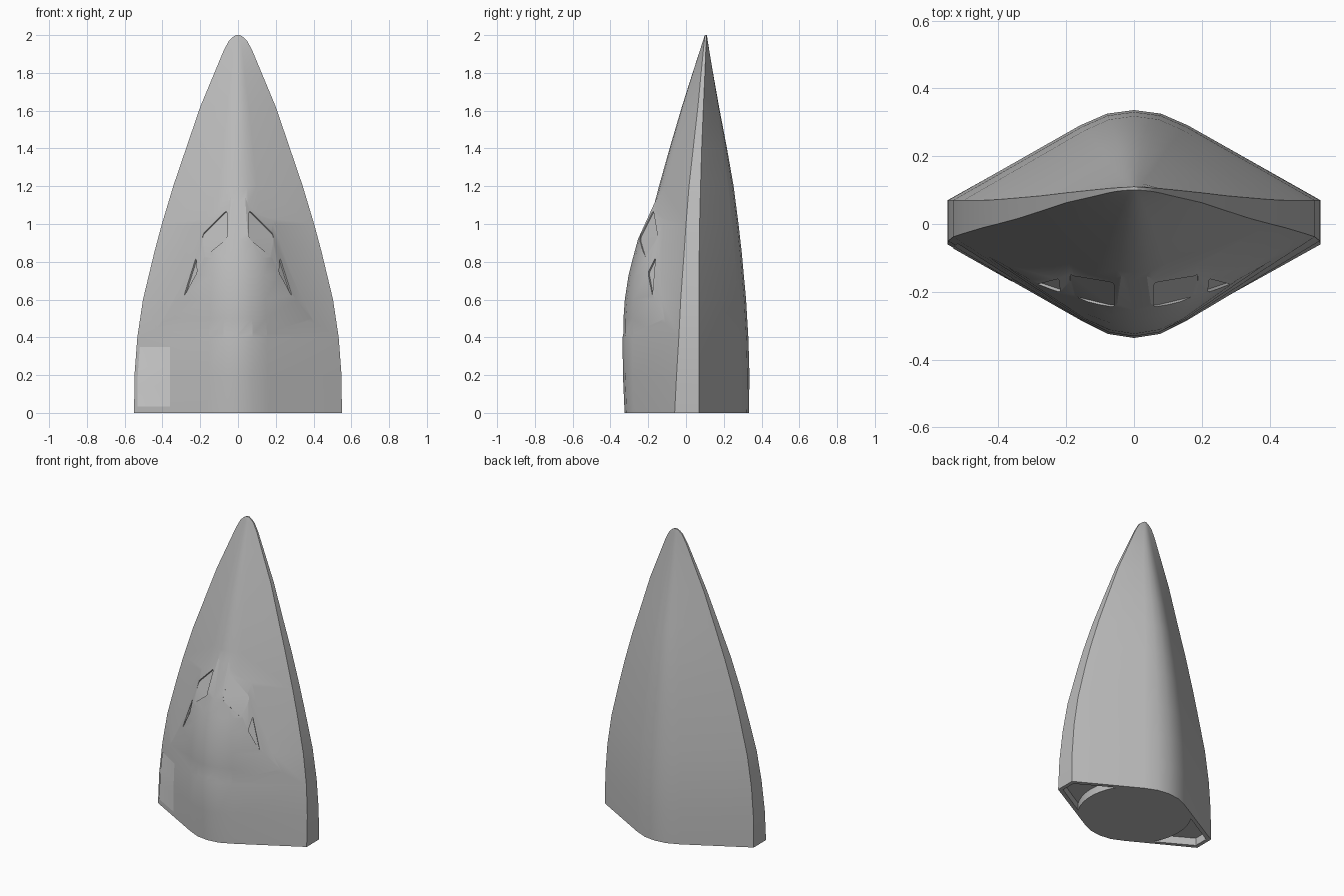
import bpy, bmesh, math
from mathutils import Vector

if "Cube" in bpy.data.objects:
    bpy.data.objects.remove(bpy.data.objects["Cube"])

# Hull rows: z, half width, front ridge y, front chine y, back chine y, back ridge y
ROWS = [
    (0.00, .550, -.325, -.060, .070, .333),
    (0.20, .548, -.334, -.050, .070, .336),
    (0.40, .533, -.336, -.038, .070, .330),
    (0.60, .503, -.295, -.028, .070, .318),
    (0.85, .443, -.233, -.010, .070, .295),
    (1.00, .403, -.195, .000, .072, .278),
    (1.20, .343, -.143, .016, .077, .252),
    (1.40, .275, -.087, .038, .083, .217),
    (1.62, .200, -.022, .063, .092, .175),
    (1.80, .125, .035, .080, .100, .143),
    (1.92, .075, .074, .092, .105, .123),
    (1.97, .048, .090, .097, .107, .115),
    (1.99, .027, .096, .099, .108, .112),
    (2.00, .010, .100, .101, .109, .110),
]


def material(name, v):
    m = bpy.data.materials.new(name)
    m.diffuse_color = (v, v, v, 1)
    m.use_nodes = True
    m.node_tree.nodes["Principled BSDF"].inputs["Base Color"].default_value = m.diffuse_color
    return m


def row_at(z):
    for a, b in zip(ROWS, ROWS[1:]):
        if z <= b[0]:
            t = (z - a[0]) / (b[0] - a[0])
            return [p + (q - p) * t for p, q in zip(a, b)]
    return list(ROWS[-1])


def finish(bm, name):
    bmesh.ops.recalc_face_normals(bm, faces=bm.faces[:])
    me = bpy.data.meshes.new(name)
    bm.to_mesh(me)
    bm.free()
    ob = bpy.data.objects.new(name, me)
    bpy.context.collection.objects.link(ob)
    return ob


def section(z, w, fr, fc, bc, br, full=.82):
    # rounded-ridge hexagon: straight flanks, soft ridge front and back
    def half(c, r, f):
        prof = [(-1, 0), (-.29, f), (-.145, .96), (0, 1), (.145, .96), (.29, f), (1, 0)]
        return [Vector((x * w, c + (r - c) * k, z)) for x, k in prof]
    return half(fc, fr, full) + half(bc, br, .83)[::-1]


def loft(sections):
    bm = bmesh.new()
    rings = [[bm.verts.new(p) for p in s] for s in sections]
    n = len(rings[0])
    for a, b in zip(rings, rings[1:]):
        for i in range(n):
            j = (i + 1) % n
            bm.faces.new((a[i], a[j], b[j], b[i]))
    bm.faces.new(rings[0][::-1])
    bm.faces.new(rings[-1])
    return bm


def prism(name, pts, vec):
    return finish(loft([pts, [p + vec for p in pts]]), name)


def rounded(pts, r):
    out = []
    for i, p in enumerate(pts):
        a = p + (pts[i - 1] - p).normalized() * r
        b = p + (pts[(i + 1) % len(pts)] - p).normalized() * r
        out += [a, (a + b) * .25 + p * .5, b]
    return out


def boolean(ob, tool, op):
    tool.hide_render = True
    m = ob.modifiers.new("cut", 'BOOLEAN')
    m.operation, m.solver, m.object = op, 'EXACT', tool
    bpy.context.view_layer.objects.active = ob
    bpy.ops.object.modifier_apply(modifier=m.name)
    bpy.data.objects.remove(tool)


hull_grey = material("hull grey", .5)
panel_grey = material("light panel grey", .64)

# Main hull
hull = finish(loft([section(*r) for r in ROWS]), "nose_hull")

# Window corners (right side) and their planes
main_win = [Vector(p) for p in ((.055, -.167, 1.07), (.187, -.145, .94),
                                (.190, -.210, .81), (.055, -.242, .92))]
side_win = [Vector(p) for p in ((.215, -.155, .82), (.210, -.195, .74), (.280, -.172, .615))]
main_n = Vector((.507, -.772, .386)).normalized()
side_n = Vector((.710, -.647, .279)).normalized()


def flip(v, s):
    return Vector((v.x * s, v.y, v.z))


# Canopy bulge, trimmed by the windshield planes
canopy_rows = [(.36, -.331, .82), (.50, -.331, .835), (.60, -.324, .85), (.73, -.304, .87),
               (.82, -.281, .87), (.92, -.254, .87), (1.0, -.234, .87), (1.14, -.20, .87)]
secs = []
for z, ridge, full in canopy_rows:
    r = row_at(z)
    secs.append(section(z, r[1] * .995, ridge, r[3] + .002, .04, .06, full))
bm = loft(secs)
planes = [(Vector((0, -.254, .92)), Vector((0, -1, .456)).normalized())]
for s in (1, -1):
    planes.append((flip(main_win[0] + main_n * .008, s), flip(main_n, s)))
    planes.append((flip(side_win[0] + side_n * .010, s), flip(side_n, s)))
for co, no in planes:
    res = bmesh.ops.bisect_plane(bm, geom=bm.verts[:] + bm.edges[:] + bm.faces[:],
                                 plane_co=co, plane_no=no, clear_outer=True)
    rim = [e for e in bm.edges if e.is_boundary]
    if rim:
        bmesh.ops.holes_fill(bm, edges=rim, sides=0)
canopy = finish(bm, "canopy")
boolean(hull, canopy, 'UNION')

# Recessed windows and base pockets, both sides
for s in (1, -1):
    for pts, n, r in ((main_win, main_n, .016), (side_win, side_n, .012)):
        shape = [flip(p, s) for p in rounded(pts, r)]
        boolean(hull, prism("window_cutter", shape, flip(n, s) * .05), 'DIFFERENCE')
    a0 = math.atan2(.18, .295)
    arc = [(.3456 * math.cos(a), .3456 * math.sin(a))
           for a in [a0 - 2 * a0 * i / 10 for i in range(11)]]
    pocket = [Vector((x * s, y + .005, -.05)) for x, y in [(.525, -.048), (.525, .048)] + arc]
    boolean(hull, prism("pocket_cutter", pocket, Vector((0, 0, .10))), 'DIFFERENCE')

hull.data.materials.clear()
hull.data.materials.append(hull_grey)
for p in hull.data.polygons:
    p.material_index = 0

# Light square panel on the lower left flank
bm = bmesh.new()
N = 6
grid = []
for i in range(N + 1):
    z = .035 + (.35 - .035) * i / N
    _, w, fr, fc, _, _ = row_at(z)
    line = []
    for j in range(N + 1):
        x0, x1 = .965 * w, .358
        x = x0 + (x1 - x0) * j / N
        y = fc + (fr - fc) * .82 * (1 - x / w) / .71
        line.append(bm.verts.new((-x - .002, y - .0035, z)))
    grid.append(line)
for i in range(N):
    for j in range(N):
        bm.faces.new((grid[i][j], grid[i][j + 1], grid[i + 1][j + 1], grid[i + 1][j]))
me = bpy.data.meshes.new("flank_panel")
bm.to_mesh(me)
bm.free()
panel = bpy.data.objects.new("flank_panel", me)
bpy.context.collection.objects.link(panel)
panel.data.materials.append(panel_grey)

# Smooth shading with sharp chines
for ob in (hull, panel):
    bpy.ops.object.select_all(action='DESELECT')
    ob.select_set(True)
    bpy.context.view_layer.objects.active = ob
    bpy.ops.object.shade_smooth_by_angle(angle=math.radians(22))
